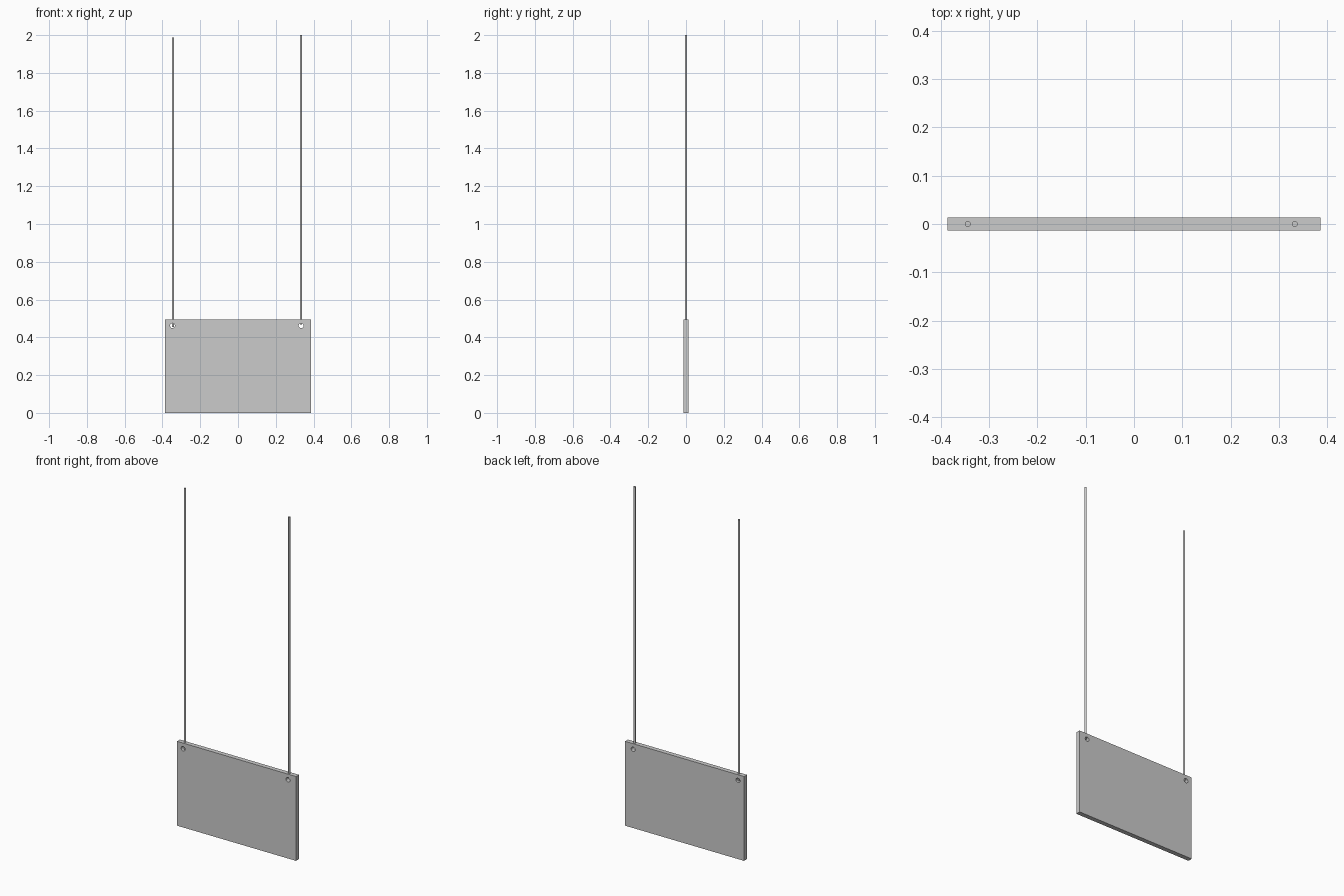
import bpy
from math import pi

if "Cube" in bpy.data.objects:
    bpy.data.objects.remove(bpy.data.objects["Cube"])

BOARD_W, BOARD_D, BOARD_H = 0.772, 0.027, 0.495
HOLE_Z, HOLE_R, ROD_R = 0.462, 0.013, 0.006


def cylinder(name, radius, depth, loc, rot=(0, 0, 0), sides=24):
    bpy.ops.mesh.primitive_cylinder_add(vertices=sides, radius=radius, depth=depth,
                                        location=loc, rotation=rot)
    obj = bpy.context.object
    obj.name = name
    bpy.ops.object.shade_smooth_by_angle()
    return obj


# Hanging board
bpy.ops.mesh.primitive_cube_add(size=1, location=(0, 0, BOARD_H / 2))
board = bpy.context.object
board.name = "sign_board"
board.scale = (BOARD_W, BOARD_D, BOARD_H)
bpy.ops.object.transform_apply(location=False, rotation=False, scale=True)

# Rods with a hole through the board at each lower end
for side, hole_x, rod_x, bottom, top in (("left", -0.347, -0.344, 0.455, 1.987),
                                         ("right", 0.334, 0.333, 0.468, 2.0)):
    cutter = cylinder(side + "_hole_cutter", HOLE_R, 0.1, (hole_x, 0, HOLE_Z), (pi / 2, 0, 0))
    cutter.hide_render = True
    cutter.display_type = 'WIRE'
    cut = board.modifiers.new(side + "_hole", 'BOOLEAN')
    cut.object = cutter
    cut.operation = 'DIFFERENCE'
    cut.solver = 'EXACT'
    cylinder(side + "_rod", ROD_R, top - bottom, (rod_x, 0, (top + bottom) / 2), sides=16)
